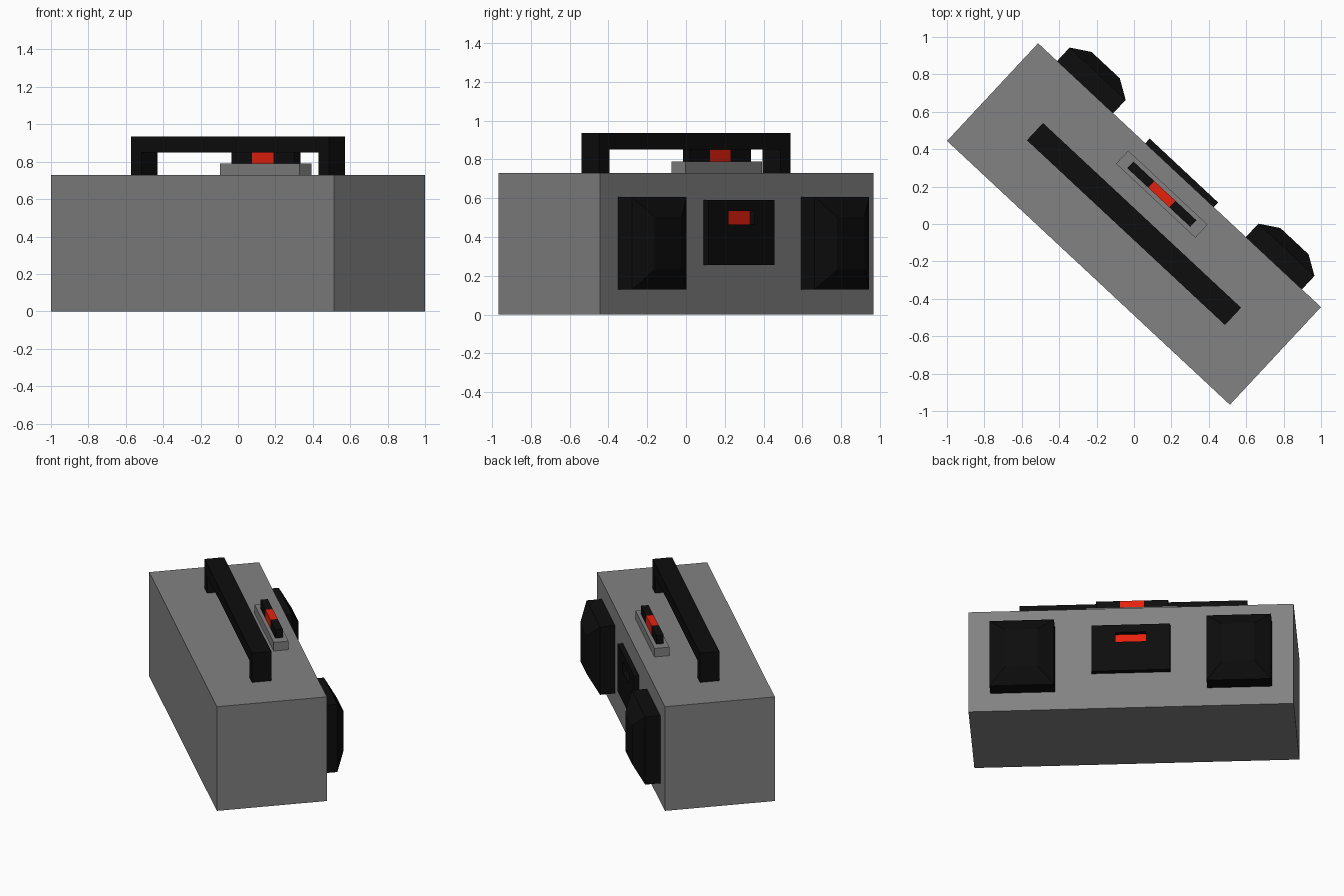
import bpy, bmesh, math

if "Cube" in bpy.data.objects:
    bpy.data.objects.remove(bpy.data.objects["Cube"])

TURN = math.radians(-43)  # the whole model stands turned about z


def material(name, rgb):
    m = bpy.data.materials.new(name)
    m.diffuse_color = (*rgb, 1)
    m.use_nodes = True
    m.node_tree.nodes["Principled BSDF"].inputs["Base Color"].default_value = m.diffuse_color
    return m


GREY = material("grey", (0.225, 0.225, 0.225))
BLACK = material("black", (0.004, 0.004, 0.004))
RED = material("red", (0.8, 0.015, 0.004))


def finish(name, bm, mat):
    bmesh.ops.recalc_face_normals(bm, faces=bm.faces)
    me = bpy.data.meshes.new(name)
    bm.to_mesh(me)
    bm.free()
    ob = bpy.data.objects.new(name, me)
    bpy.context.collection.objects.link(ob)
    ob.rotation_euler.z = TURN
    me.materials.append(mat)
    return ob


def box_bm(x, y, z):
    bm = bmesh.new()
    bmesh.ops.create_cube(bm, size=1)
    for v in bm.verts:
        v.co = [lo + (c + 0.5) * (hi - lo) for c, (lo, hi) in zip(v.co, (x, y, z))]
    return bm


def box(name, x, y, z, mat):
    return finish(name, box_bm(x, y, z), mat)


# Main case
FACE = 0.357
box("case", (-1.034, 1.034), (-FACE, FACE), (0, 0.73), GREY)

# Carrying handle: U profile extruded across its width
bm = bmesh.new()
right = [(0.647, 0.85), (0.647, 0.73), (0.724, 0.73), (0.724, 0.935)]
profile = right + [(-x, z) for x, z in reversed(right)]
face = bm.faces.new([bm.verts.new((x, -0.063, z)) for x, z in profile])
ext = bmesh.ops.extrude_face_region(bm, geom=[face])
moved = [g for g in ext["geom"] if isinstance(g, bmesh.types.BMVert)]
bmesh.ops.translate(bm, verts=moved, vec=(0, 0.126, 0))
finish("handle", bm, BLACK)

# Button base and button strip with red centre
box("button_base", (-0.29, 0.29), (0.17, 0.266), (0.73, 0.79), GREY)
STRIP = (0.194, 0.242), (0.79, 0.85)
box("button_left", (-0.23, -0.077), *STRIP, BLACK)
box("button_middle", (-0.077, 0.077), *STRIP, RED)
box("button_right", (0.077, 0.23), *STRIP, BLACK)

# Speakers: block with a tapered front
for name, cx in (("speaker_left", -0.69), ("speaker_right", 0.69)):
    bm = box_bm((cx - 0.205, cx + 0.205), (FACE, 0.455), (0.13, 0.605))
    front = max(bm.faces, key=lambda f: f.calc_center_median().y)
    ext = bmesh.ops.extrude_face_region(bm, geom=[front])
    bmesh.ops.delete(bm, geom=[front], context="FACES_ONLY")
    for v in ext["geom"]:
        if isinstance(v, bmesh.types.BMVert):
            v.co.x += math.copysign(0.102, cx - v.co.x)
            v.co.y = 0.518
            v.co.z += math.copysign(0.102, 0.3675 - v.co.z)
    finish(name, bm, BLACK)

# Centre panel with a recessed red window
panel = box("panel", (-0.25, 0.25), (FACE, 0.391), (0.255, 0.59), BLACK)
cutter = box("window_cutter", (-0.098, 0.098), (0.3, 0.45), (0.465, 0.535), BLACK)
cutter.hide_render = True
cutter.hide_viewport = True
cut = panel.modifiers.new("window", "BOOLEAN")
cut.operation = "DIFFERENCE"
cut.solver = "EXACT"
cut.object = cutter
box("window", (-0.098, 0.098), (0.35, 0.36), (0.465, 0.535), RED)
